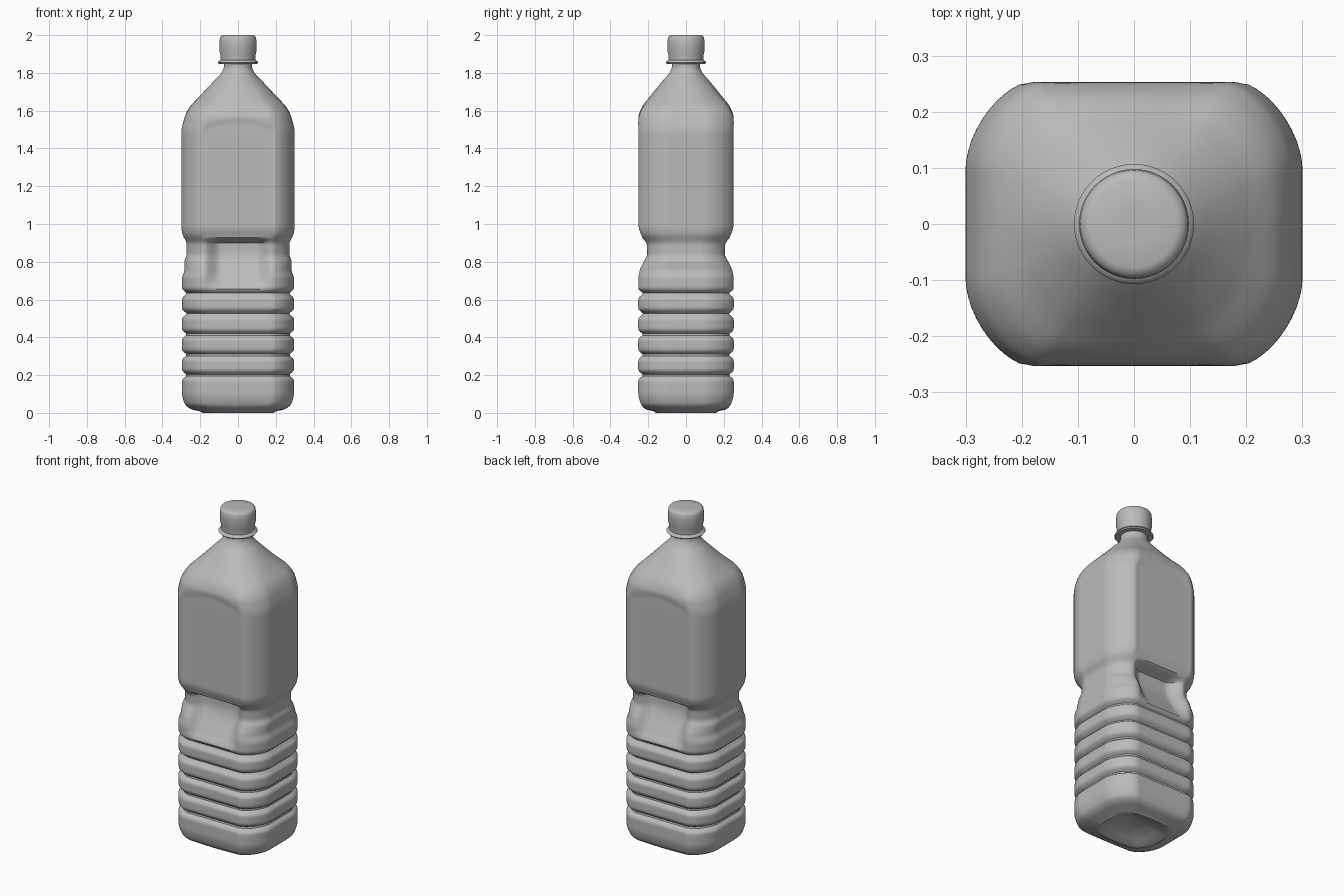
import bpy, bmesh, math

cube = bpy.data.objects.get("Cube")
if cube:
    bpy.data.objects.remove(cube, do_unlink=True)

grey = bpy.data.materials.new("plain grey")
grey.use_nodes = True
grey.diffuse_color = (0.5, 0.5, 0.5, 1)
grey.node_tree.nodes["Principled BSDF"].inputs["Base Color"].default_value = (0.5, 0.5, 0.5, 1)


def smooth(a, b, v):
    t = max(0.0, min(1.0, (v - a) / (b - a)))
    return t * t * (3 - 2 * t)


def curve(keys, column, z):
    """Smooth monotone interpolation of one column of the profile."""
    n = len(keys)
    slope = [(keys[i + 1][column] - keys[i][column]) / (keys[i + 1][0] - keys[i][0]) for i in range(n - 1)]

    def tangent(i):
        if i in (0, n - 1):
            return slope[min(i, n - 2)]
        a, b = slope[i - 1], slope[i]
        return 2 * a * b / (a + b) if a * b > 0 else 0

    i = max(k for k in range(n - 1) if keys[k][0] <= z or k == 0)
    h = keys[i + 1][0] - keys[i][0]
    t = (z - keys[i][0]) / h
    p, q = keys[i][column], keys[i + 1][column]
    return (p * (1 + 2 * t) * (1 - t) ** 2 + q * t * t * (3 - 2 * t)
            + h * tangent(i) * t * (1 - t) ** 2 - h * tangent(i + 1) * t * t * (1 - t))


def loft(name, rings, close_top=True):
    bm = bmesh.new()
    loops = [[bm.verts.new(p) for p in ring] for ring in rings]
    n = len(loops[0])
    for low, high in zip(loops, loops[1:]):
        for i in range(n):
            j = (i + 1) % n
            bm.faces.new((low[i], low[j], high[j], high[i]))
    bm.faces.new(loops[0][::-1])
    if close_top:
        bm.faces.new(loops[-1])
    mesh = bpy.data.meshes.new(name)
    bm.to_mesh(mesh)
    bm.free()
    obj = bpy.data.objects.new(name, mesh)
    bpy.context.collection.objects.link(obj)
    mesh.materials.append(grey)
    bpy.ops.object.select_all(action="DESELECT")
    obj.select_set(True)
    bpy.context.view_layer.objects.active = obj
    bpy.ops.object.shade_smooth_by_angle(angle=math.radians(40))
    return obj


# Unit cross-section: flat sides joined by broad softened corners
FLAT_X, FLAT_Y = 0.6, 0.4
quarter = [(1, FLAT_Y * k / 8) for k in range(8)]
for k in range(13):
    a = math.pi / 2 * k / 12
    c, s = max(0, math.cos(a)) ** 1.2, math.sin(a) ** 1.2
    quarter.append((FLAT_X + (1 - FLAT_X) * c, FLAT_Y + (1 - FLAT_Y) * s))
quarter += [(FLAT_X * (1 - k / 14), 1) for k in range(1, 14)]
outline = quarter + [(-x, y) for x, y in [(0, 1)] + quarter[:0:-1]]
outline += [(-x, -y) for x, y in outline]

# Body profile: height, half width, half depth, roundness
body_keys = [
    (0.008, 0.20, 0.17, 0.3), (0.02, 0.25, 0.215, 0.15), (0.05, 0.283, 0.24, 0),
    (0.11, 0.297, 0.253, 0), (0.60, 0.297, 0.253, 0), (0.71, 0.297, 0.253, 0),
    (0.76, 0.283, 0.245, 0), (0.80, 0.284, 0.226, 0), (0.84, 0.272, 0.209, 0),
    (0.89, 0.272, 0.211, 0), (0.95, 0.295, 0.246, 0), (0.99, 0.30, 0.255, 0),
    (1.48, 0.30, 0.255, 0), (1.56, 0.284, 0.253, 0.05), (1.61, 0.262, 0.238, 0.2),
    (1.68, 0.200, 0.187, 0.6), (1.76, 0.125, 0.122, 0.95), (1.80, 0.088, 0.088, 1),
    (1.83, 0.075, 0.075, 1), (1.87, 0.075, 0.075, 1)]
grooves = (0.20, 0.307, 0.415, 0.525, 0.632)


def body_ring(z):
    hx, hy, round_mix = (curve(body_keys, c, z) for c in (1, 2, 3))
    groove = sum(0.025 * math.exp(-((z - g) / 0.015) ** 2) for g in grooves)
    ring = []
    for u, v in outline:
        length = math.hypot(u, v)
        u += (u / length - u) * round_mix
        v += (v / length - v) * round_mix
        x, y = u * (hx - groove), v * (hy - groove)
        # Finger grip pressed into the front and back
        across = smooth(0.185, 0.09, abs(x)) if abs(v) > 0.9 else 0
        grip = across * smooth(0.62, 0.70, z) * smooth(0.925, 0.90, z)
        floor = 0.245 - 0.09 * smooth(0.62, 0.86, z)
        if abs(y) > floor:
            y += (math.copysign(floor, y) - y) * grip
        # Shallow label panel with an arched top
        top = 1.575 - 1.2 * x * x
        panel = smooth(0.20, 0.18, abs(x)) * smooth(0.925, 0.94, z) * smooth(top, top - 0.05, z)
        if abs(v) > 0.9:
            y -= math.copysign(0.006 * panel, y)
        ring.append((x, y, z))
    return ring


# Underside dome followed by the body wall
steps = 190
rings = []
for scale, z in ((0.05, 0.05), (0.35, 0.045), (0.65, 0.02), (0.85, 0.003), (0.93, 0.0)):
    rings.append([(x * scale, y * scale, z) for x, y, _ in body_ring(0.008)])
rings += [body_ring(0.008 + 1.862 * k / steps) for k in range(steps + 1)]
loft("bottle_body", rings)


def turned(name, profile, sides=48):
    loft(name, [[(r * math.cos(2 * math.pi * i / sides), r * math.sin(2 * math.pi * i / sides), z)
                 for i in range(sides)] for r, z in profile])


# Neck flange and screw cap
turned("neck_flange", [(0.07, 1.846), (0.102, 1.848), (0.107, 1.854), (0.102, 1.862), (0.09, 1.868)])
turned("screw_cap", [(0.09, 1.855), (0.093, 1.875), (0.094, 1.90), (0.098, 1.915), (0.098, 1.96),
                     (0.096, 1.985), (0.09, 1.995), (0.078, 2.0), (0.03, 2.0)])
